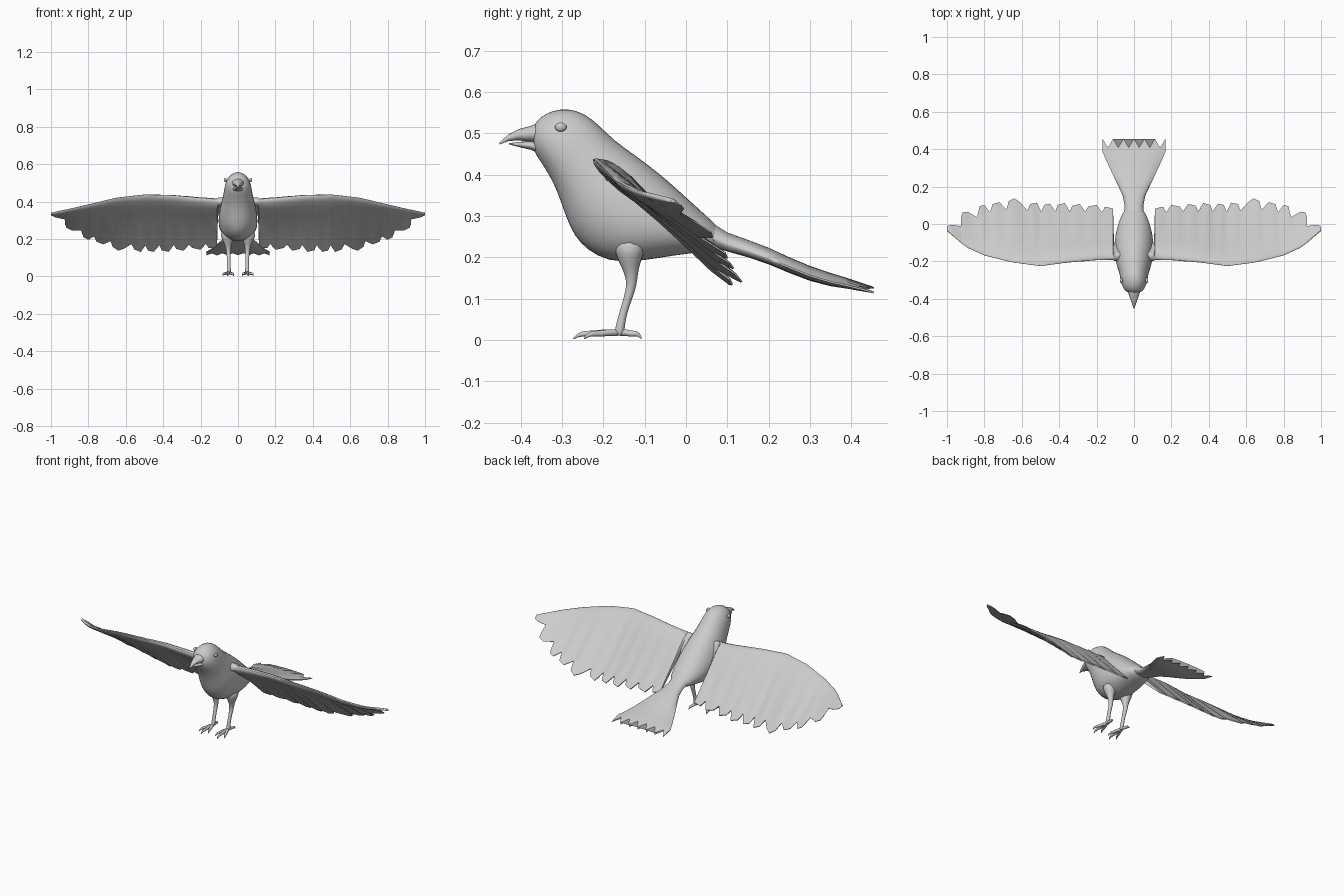
import bpy, bmesh, math
from mathutils import Vector

if "Cube" in bpy.data.objects:
    bpy.data.objects.remove(bpy.data.objects["Cube"])

plumage = bpy.data.materials.new("plain_grey")
plumage.diffuse_color = (0.6, 0.6, 0.6, 1)
plumage.use_nodes = True
plumage.node_tree.nodes["Principled BSDF"].inputs["Base Color"].default_value = plumage.diffuse_color


def loft(name, rings, mirror=False, subsurf=0, angle=60):
    """Skin a list of equal-length closed rings and cap both ends."""
    bm = bmesh.new()
    vs = [[bm.verts.new(p) for p in r] for r in rings]
    n = len(vs[0])
    for a, b in zip(vs, vs[1:]):
        for i in range(n):
            j = (i + 1) % n
            bm.faces.new((a[i], a[j], b[j], b[i]))
    bm.faces.new(vs[0][::-1])
    bm.faces.new(vs[-1])
    bmesh.ops.recalc_face_normals(bm, faces=bm.faces)
    me = bpy.data.meshes.new(name)
    bm.to_mesh(me)
    bm.free()
    ob = bpy.data.objects.new(name, me)
    bpy.context.collection.objects.link(ob)
    me.materials.append(plumage)
    if mirror:
        ob.modifiers.new("mirror", 'MIRROR').use_mirror_merge = False
    if subsurf:
        m = ob.modifiers.new("smooth", 'SUBSURF')
        m.levels = m.render_levels = subsurf
    bpy.context.view_layer.objects.active = ob
    ob.select_set(True)
    bpy.ops.object.shade_smooth_by_angle(angle=math.radians(angle))
    ob.select_set(False)
    return ob


def oval_rings(sections, n):
    """Sections: top y, top z, bottom y, bottom z, half width."""
    out = []
    for ty, tz, by, bz, w in sections:
        ring = []
        for i in range(n):
            t = 2 * math.pi * i / n
            s = math.sin(t)
            ring.append((w * math.cos(t), (ty + by) / 2 + s * (ty - by) / 2,
                         (tz + bz) / 2 + s * (tz - bz) / 2))
        out.append(ring)
    return out


def tube(name, pts, n=10):
    """Round mirrored limb through points of x, y, z, radius."""
    rings = []
    for k, p in enumerate(pts):
        d = Vector(pts[min(k + 1, len(pts) - 1)][:3]) - Vector(pts[max(k - 1, 0)][:3])
        d.normalize()
        side = Vector((d.y, -d.x, 0)) if abs(d.z) < 0.7 else Vector((1, 0, 0))
        side = (side - d * side.dot(d)).normalized()
        up = d.cross(side)
        rings.append([Vector(p[:3]) + p[3] * (math.cos(a) * side + math.sin(a) * up)
                      for a in (2 * math.pi * i / n for i in range(n))])
    return loft(name, rings, mirror=True, subsurf=1)


def interp(table, x):
    """Linear lookup; each row is x followed by values."""
    if x <= table[0][0]:
        return table[0][1:]
    for a, b in zip(table, table[1:]):
        if x <= b[0]:
            t = (x - a[0]) / (b[0] - a[0])
            return [p + t * (q - p) for p, q in zip(a[1:], b[1:])]
    return table[-1][1:]


# Head and body, from beak base to rump
loft("body", oval_rings([
    (-.374, .513, -.370, .457, .028), (-.354, .540, -.352, .432, .052),
    (-.325, .556, -.332, .400, .065), (-.285, .562, -.316, .368, .073),
    (-.245, .550, -.302, .330, .077), (-.208, .520, -.289, .292, .083),
    (-.175, .485, -.272, .252, .092), (-.120, .447, -.242, .217, .102),
    (-.060, .402, -.190, .188, .107), (.000, .347, -.120, .187, .102),
    (.045, .305, -.030, .205, .082), (.100, .255, .080, .216, .052),
], 20), subsurf=1)

# Beak halves
loft("upper_beak", oval_rings([
    (-.350, .528, -.350, .474, .036), (-.375, .518, -.375, .479, .029),
    (-.405, .510, -.405, .483, .018), (-.430, .497, -.430, .481, .010),
    (-.453, .476, -.450, .473, .002)], 12))
loft("lower_beak", oval_rings([
    (-.350, .482, -.350, .448, .032), (-.375, .481, -.375, .460, .024),
    (-.405, .479, -.405, .467, .013), (-.428, .476, -.428, .473, .003)], 12))

# Eyes
bpy.ops.mesh.primitive_uv_sphere_add(segments=16, ring_count=10, radius=1,
                                     location=(0, 0, 0))
eye = bpy.context.object
eye.name = "eyes"
for v in eye.data.vertices:
    v.co = (v.co.x * .008 + .068, v.co.y * .014 - .303, v.co.z * .011 + .515)
eye.modifiers.new("mirror", 'MIRROR')
eye.data.materials.append(plumage)
bpy.ops.object.shade_smooth_by_angle(angle=math.radians(60))
eye.select_set(False)

# Tail: flattened fan with a toothed end
COLS = 13
tail = []
for y, z, w, h in [(.03, .268, .055, .034), (.10, .237, .050, .021), (.15, .221, .060, .019),
                   (.20, .203, .083, .018), (.25, .181, .107, .017), (.30, .161, .130, .016),
                   (.35, .146, .153, .014), (.39, .137, .170, .011), (.45, .122, .168, .005)]:
    top, bottom = [], []
    for i in range(COLS):
        u = -1 + 2 * i / (COLS - 1)
        yy, zz = y, z
        if y == .45:
            yy, zz = (.455, .121) if i % 2 == 0 else (.408, .132)
        t = h * math.sqrt(max(0, 1 - u * u)) + .002
        zz -= .006 * u * u
        top.append((w * u, yy, zz + t))
        bottom.append((w * u, yy, zz - t))
    tail.append(top + bottom[::-1])
loft("tail", tail, angle=50)

# Wings: leading edge y, z, and downward slope of the chord along the span
LEAD = [(.04, -.185, .405, .93), (.10, -.190, .412, .93), (.20, -.192, .420, .94),
        (.35, -.205, .434, .95), (.50, -.225, .438, .92), (.65, -.205, .421, .82),
        (.80, -.168, .385, .70), (.90, -.122, .361, .59), (1.0, -.035, .338, .50)]
# Trailing edge through feather tips and the notches between them
TRAIL = [(.04, -.10), (.09, -.11), (.107, -.10), (.112, .08), (.155, .09), (.172, .06),
         (.20, .10), (.245, .09), (.262, .065), (.29, .105), (.33, .095), (.343, .065),
         (.37, .11), (.408, .10), (.42, .065), (.45, .107), (.48, .10), (.495, .062),
         (.52, .112), (.555, .105), (.57, .07), (.61, .115), (.64, .135), (.67, .12),
         (.682, .075), (.72, .115), (.755, .105), (.77, .06), (.80, .10), (.825, .095),
         (.84, .035), (.89, .065), (.918, .06), (.925, .03), (.908, -.015),
         (.975, -.005), (.997, -.012), (1.0, -.025)]
CHORD = [(0, 0), (.02, .5), (.07, .85), (.16, 1), (.32, .75), (.55, .42), (.8, .25), (1, .15)]
wing, reach = [], 0
for k, (xt, yt) in enumerate(TRAIL):
    reach = max(reach + .003, xt)
    xl = min(reach, 1.0)
    yl, zl, slope = interp(LEAD, xl)
    notch = 0 < k < len(TRAIL) - 1 and yt < TRAIL[k - 1][1] and yt < TRAIL[k + 1][1]
    thick = .024 * (1 - .75 * xl)
    top, bottom = [], []
    for v, h in CHORD:
        y = yl + v * (yt - yl)
        z = zl - slope * (y - yl) + .035 * v * (1 - v) * (1 - xl)
        if notch:
            z -= .006 * v
        x = xl + v * (xt - xl)
        o = thick * h + .0005
        top.append((x, y + o * .68, z + o * .73))
        bottom.append((x, y - o * .68, z - o * .73))
    wing.append(top + bottom[::-1])
loft("wings", wing, mirror=True, angle=45)

# Legs with feathered thighs
tube("legs", [(.055, -.135, .245, .046), (.055, -.137, .205, .036), (.053, -.134, .175, .021),
              (.051, -.131, .145, .014), (.050, -.134, .120, .012), (.049, -.146, .085, .010),
              (.049, -.156, .050, .010), (.049, -.161, .020, .013), (.049, -.162, .010, .010)])

# Toes with claws
for name, dx, dy in [("middle_toes", .004, -.112), ("outer_toes", .034, -.085),
                     ("inner_toes", -.026, -.085), ("hind_toes", .008, .055)]:
    tube(name, [(.049 + dx * f, -.162 + dy * f, z, r) for f, z, r in
                [(-.05, .016, .009), (.3, .019, .009), (.55, .014, .008),
                 (.75, .016, .008), (.88, .012, .005), (1, .002, .0015)]], n=8)
